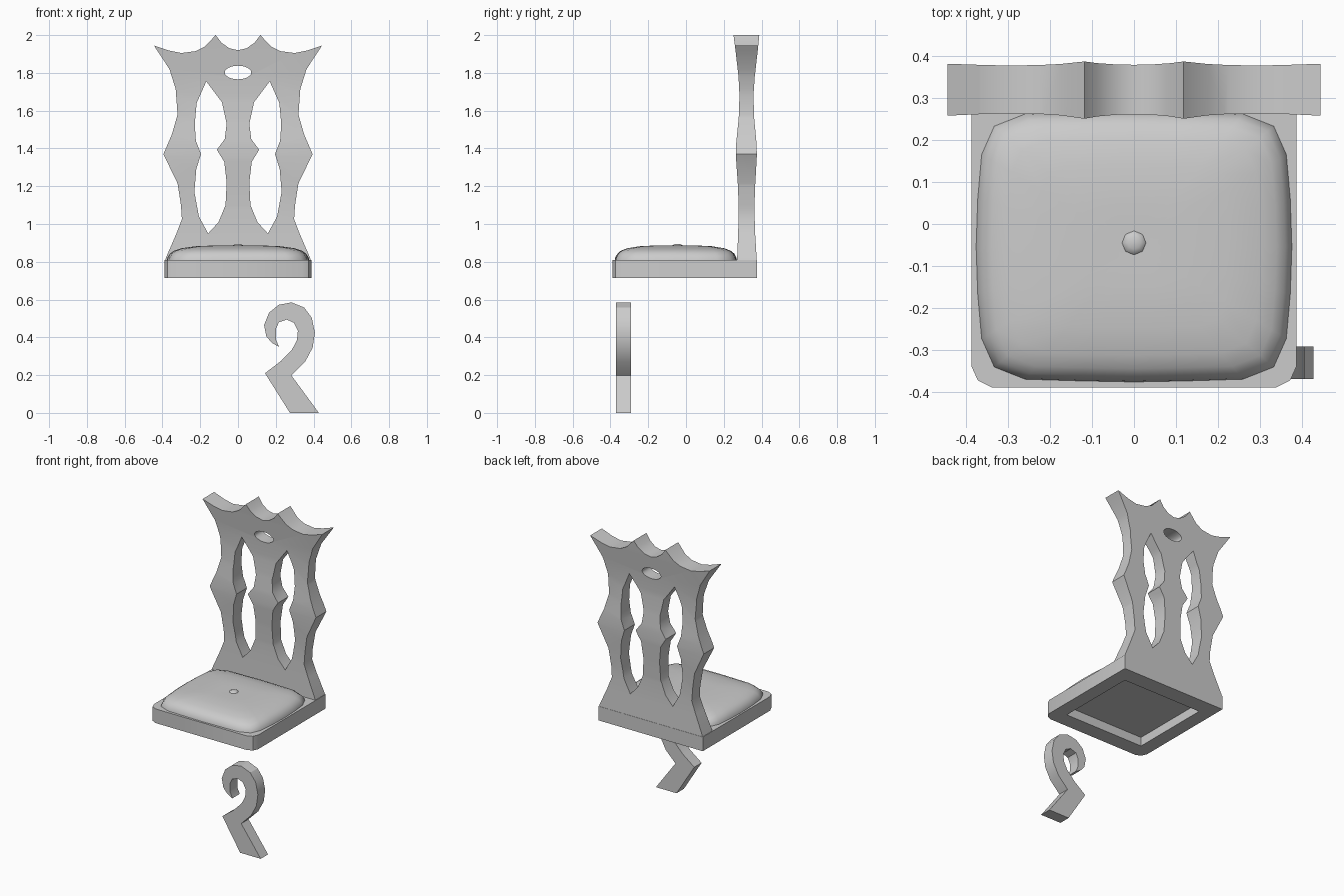
import bpy, bmesh, math

if "Cube" in bpy.data.objects:
    bpy.data.objects.remove(bpy.data.objects["Cube"])


def finish(name, bm, angle=30):
    bmesh.ops.recalc_face_normals(bm, faces=bm.faces)
    me = bpy.data.meshes.new(name)
    bm.to_mesh(me)
    bm.free()
    ob = bpy.data.objects.new(name, me)
    bpy.context.collection.objects.link(ob)
    smooth(ob, angle)
    return ob


def smooth(ob, angle=30):
    bpy.ops.object.select_all(action='DESELECT')
    ob.select_set(True)
    bpy.context.view_layer.objects.active = ob
    bpy.ops.object.shade_smooth_by_angle(angle=math.radians(angle))


def prism(name, pts, axis, lo, hi):
    """Extrude a closed outline along an axis between lo and hi."""
    def place(a, b, t):
        return {'x': (t, a, b), 'y': (a, t, b), 'z': (a, b, t)}[axis]
    bm = bmesh.new()
    face = bm.faces.new([bm.verts.new(place(a, b, lo)) for a, b in pts])
    ext = bmesh.ops.extrude_face_region(bm, geom=[face])
    for v in ext['geom']:
        if isinstance(v, bmesh.types.BMVert):
            v.co['xyz'.index(axis)] = hi
    return finish(name, bm)


def boolean(ob, cutter, operation):
    bpy.context.view_layer.objects.active = ob
    mod = ob.modifiers.new("cut", 'BOOLEAN')
    mod.operation, mod.object, mod.solver = operation, cutter, 'EXACT'
    bpy.ops.object.modifier_apply(modifier=mod.name)
    bpy.data.objects.remove(cutter, do_unlink=True)


# Seat frame: rounded front corners, recessed underside
W = 0.388
right = [(0.34, -0.39), (0.373, -0.373), (W, -0.34), (W, 0.376)]
seat = prism("seat_frame", right + [(-x, y) for x, y in reversed(right)], 'z', 0.715, 0.81)
boolean(seat, prism("recess", [(-0.295, -0.285), (0.295, -0.285), (0.295, 0.265), (-0.295, 0.265)],
                    'z', 0.6, 0.775), 'DIFFERENCE')
smooth(seat)

# Cushion: shrinking rounded-square rings closed at the crown
quarter = [(1, 0), (0.99, 0.35), (0.965, 0.68), (0.885, 0.89), (0.69, 0.98), (0.35, 0.992)]
outline = []
for k in range(4):
    c, s = round(math.cos(k * math.pi / 2)), round(math.sin(k * math.pi / 2))
    q = quarter if k % 2 == 0 else [(1, 0)] + [(b, a) for a, b in reversed(quarter[1:])]
    outline += [(c * a - s * b, s * a + c * b) for a, b in q]
bm = bmesh.new()
rings = []
for f, z in [(1, 0.805), (0.99, 0.822), (0.955, 0.843), (0.9, 0.858), (0.8, 0.871),
             (0.6, 0.882), (0.3, 0.887), (0.1, 0.885)]:
    rings.append([bm.verts.new((0.378 * f * x, -0.054 + 0.324 * f * y, z)) for x, y in outline])
n = len(outline)
for lo, hi in zip(rings, rings[1:]):
    for i in range(n):
        j = (i + 1) % n
        bm.faces.new((lo[i], lo[j], hi[j], hi[i]))
bm.faces.new(rings[-1])
bm.faces.new(rings[0])
finish("cushion", bm, 50)

# Cushion button
bm = bmesh.new()
bmesh.ops.create_uvsphere(bm, u_segments=8, v_segments=6, radius=0.031)
bmesh.ops.scale(bm, vec=(1, 1, 0.45), verts=bm.verts)
bmesh.ops.translate(bm, vec=(0, -0.045, 0.881), verts=bm.verts)
finish("cushion_button", bm, 60)

# Backrest: scalloped front outline intersected with a waisted side outline
half = [(0.388, 0.80), (0.38, 0.825), (0.328, 0.945), (0.297, 1.025), (0.302, 1.10), (0.32, 1.215),
        (0.395, 1.37), (0.35, 1.475), (0.32, 1.58), (0.33, 1.715), (0.363, 1.82), (0.445, 1.945),
        (0.365, 1.918), (0.3, 1.905), (0.225, 1.915), (0.175, 1.94), (0.118, 2.0),
        (0.088, 1.96), (0.045, 1.93)]
back = prism("backrest", half + [(0, 1.92)] + [(-x, z) for x, z in reversed(half)], 'y', 0.2, 0.45)
side = [(0.25, 0.389, 2.01), (0.262, 0.38, 1.92), (0.278, 0.364, 1.78), (0.283, 0.357, 1.68),
        (0.279, 0.361, 1.56), (0.265, 0.374, 1.42), (0.264, 0.375, 1.36), (0.275, 0.366, 1.2),
        (0.279, 0.362, 1.08), (0.276, 0.366, 0.95), (0.27, 0.375, 0.8), (0.27, 0.375, 0.79)]
boolean(back, prism("side_shape", [(a, z) for a, b, z in side] + [(b, z) for a, b, z in reversed(side)],
                    'x', -0.6, 0.6), 'INTERSECT')

# Openings in the backrest: two notched slots and an oval eye
slot = [(0.168, 1.755), (0.219, 1.64), (0.229, 1.53), (0.223, 1.44), (0.196, 1.37), (0.221, 1.29),
        (0.231, 1.17), (0.207, 1.04), (0.158, 0.95), (0.103, 1.01), (0.066, 1.1), (0.06, 1.22),
        (0.073, 1.33), (0.112, 1.393), (0.07, 1.45), (0.06, 1.53), (0.085, 1.645)]
for s in (1, -1):
    boolean(back, prism("slot", [(s * x, z) for x, z in slot], 'y', 0.15, 0.5), 'DIFFERENCE')
eye = [(0.07 * math.cos(i * math.pi / 12), 1.802 + 0.036 * math.sin(i * math.pi / 12)) for i in range(24)]
boolean(back, prism("eye", eye, 'y', 0.15, 0.5), 'DIFFERENCE')
smooth(back)

# Single scrolled front leg
leg = [(0.275, 0), (0.428, 0), (0.283, 0.198), (0.355, 0.27), (0.395, 0.345), (0.407, 0.425),
       (0.39, 0.505), (0.35, 0.558), (0.283, 0.585), (0.215, 0.572), (0.164, 0.53), (0.138, 0.465),
       (0.15, 0.405), (0.18, 0.37), (0.217, 0.35), (0.2, 0.39), (0.2, 0.445), (0.217, 0.48),
       (0.258, 0.494), (0.296, 0.477), (0.317, 0.435), (0.312, 0.385), (0.286, 0.335),
       (0.228, 0.275), (0.143, 0.21)]
prism("front_leg", leg, 'y', -0.37, -0.292)
